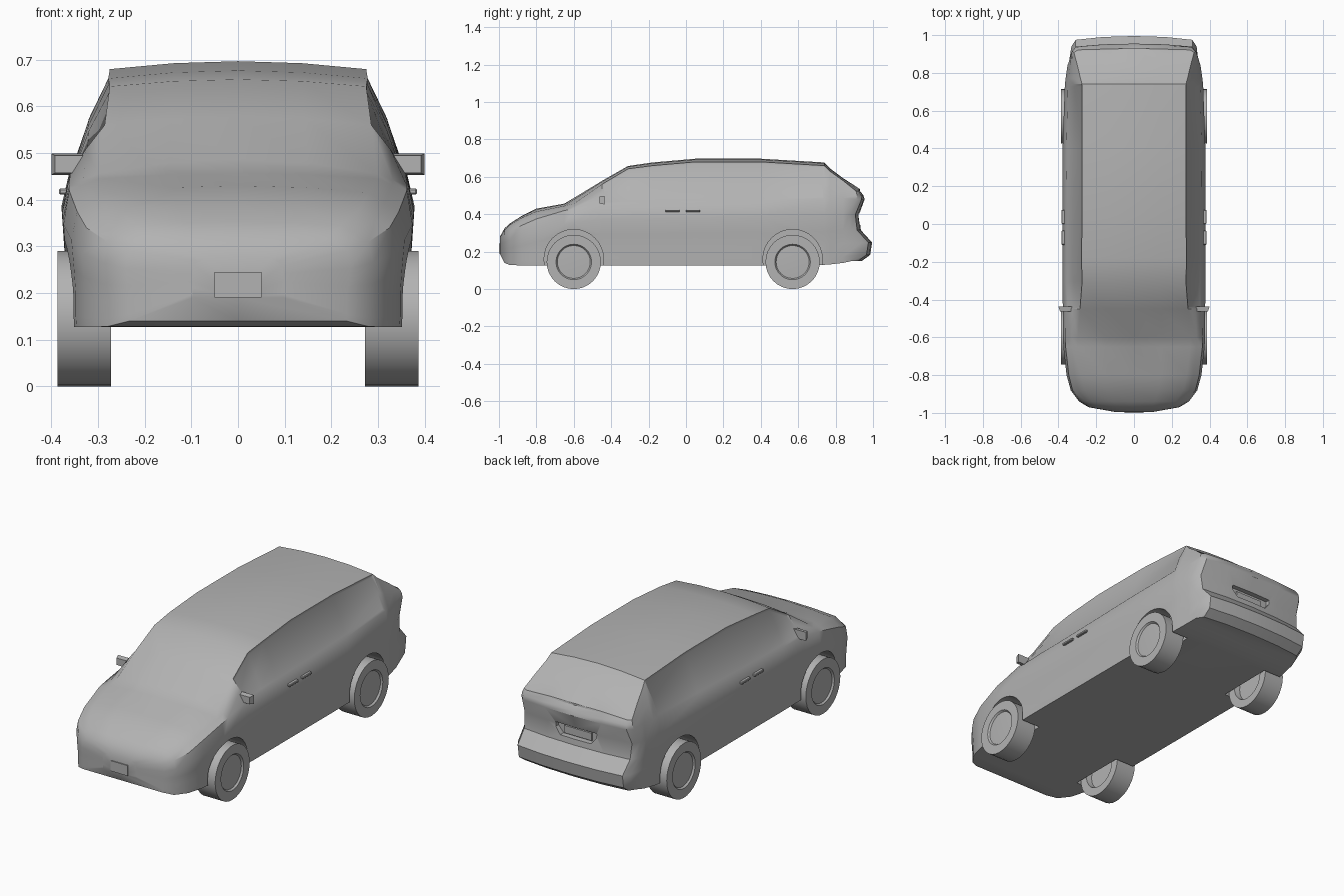
import bpy, bmesh, math
from mathutils import Matrix, Vector

cube = bpy.data.objects.get("Cube")
if cube:
    bpy.data.objects.remove(cube, do_unlink=True)

GREY = (0.45, 0.45, 0.45, 1)
mat = bpy.data.materials.new("plain grey")
mat.use_nodes = True
mat.diffuse_color = GREY
mat.node_tree.nodes["Principled BSDF"].inputs["Base Color"].default_value = GREY


def finish(bm, name):
    bmesh.ops.recalc_face_normals(bm, faces=bm.faces)
    mesh = bpy.data.meshes.new(name)
    bm.to_mesh(mesh)
    bm.free()
    mesh.materials.append(mat)
    ob = bpy.data.objects.new(name, mesh)
    bpy.context.collection.objects.link(ob)
    return ob


def activate(ob):
    bpy.ops.object.select_all(action='DESELECT')
    ob.select_set(True)
    bpy.context.view_layer.objects.active = ob


def smooth(ob, angle):
    activate(ob)
    bpy.ops.object.shade_smooth_by_angle(angle=math.radians(angle))


def box(name, lo, hi, taper=1.0, bevel=0.0):
    """Box between two corners; taper shrinks its front (-y) side."""
    lo, hi = Vector(lo), Vector(hi)
    bm = bmesh.new()
    bmesh.ops.create_cube(bm, size=1)
    for v in bm.verts:
        if v.co.y < 0:
            v.co.x *= taper
            v.co.z *= taper
        v.co = (lo + hi) / 2 + v.co * (hi - lo)
    if bevel:
        bmesh.ops.bevel(bm, geom=bm.edges[:], offset=bevel, segments=1, affect='EDGES')
    return finish(bm, name)


def prism(name, outline, y0, y1):
    """Extrude an x-z outline along y."""
    bm = bmesh.new()
    face = bm.faces.new([bm.verts.new((x, y0, z)) for x, z in outline])
    res = bmesh.ops.extrude_face_region(bm, geom=[face])
    verts = [e for e in res['geom'] if isinstance(e, bmesh.types.BMVert)]
    bmesh.ops.translate(bm, verts=verts, vec=(0, y1 - y0, 0))
    return finish(bm, name)


def cut(target, cutter):
    activate(target)
    mod = target.modifiers.new("cut", 'BOOLEAN')
    mod.operation, mod.solver, mod.object = 'DIFFERENCE', 'EXACT', cutter
    bpy.ops.object.modifier_apply(modifier=mod.name)
    bpy.data.objects.remove(cutter, do_unlink=True)


# Half cross-section: underside, sill, flank, shoulder, glass, roof edge, roof centre
LOWER = (0.1, 0.3, 0.5, 0.75)
SHOULDER, ROOF_EDGE = 6, 8


def section(zb, zs, ze, zt, wm, ws, wt):
    pts = [(0, zb), (wm * 0.97, zb)]
    pts += [(wm * w, zb + f * (zs - zb)) for f, w in zip(LOWER, (0.975, 0.975, 0.985, 1.0))]
    pts += [(ws, zs), ((ws + wt) / 2 + 0.04 * (ze - zs), (zs + ze) / 2)]
    pts += [(wt, ze), (wt / 2, zt - (zt - ze) / 4), (0, zt)]
    return pts


# y, bottom, shoulder, roof edge, top, half widths of flank, shoulder, roof
STATIONS = [
    (-0.995, 0.19, 0.26, 0.275, 0.28, 0.10, 0.095, 0.07),
    (-0.97, 0.14, 0.29, 0.315, 0.325, 0.24, 0.235, 0.19),
    (-0.94, 0.128, 0.31, 0.345, 0.352, 0.29, 0.28, 0.22),
    (-0.88, 0.127, 0.34, 0.38, 0.39, 0.335, 0.325, 0.26),
    (-0.8, 0.127, 0.375, 0.415, 0.43, 0.357, 0.345, 0.28),
    (-0.65, 0.127, 0.42, 0.445, 0.457, 0.374, 0.362, 0.298),
    (-0.6, 0.127, 0.43, 0.456, 0.487, 0.376, 0.362, 0.298),
    (-0.45, 0.127, 0.455, 0.56, 0.578, 0.377, 0.36, 0.286),
    (-0.31, 0.127, 0.46, 0.643, 0.658, 0.378, 0.36, 0.275),
    (-0.18, 0.127, 0.46, 0.66, 0.677, 0.378, 0.36, 0.278),
    (0.05, 0.127, 0.465, 0.68, 0.697, 0.378, 0.36, 0.275),
    (0.4, 0.127, 0.475, 0.68, 0.697, 0.378, 0.358, 0.275),
    (0.74, 0.13, 0.485, 0.66, 0.677, 0.366, 0.35, 0.275),
    (0.77, 0.132, 0.486, 0.63, 0.645, 0.362, 0.346, 0.283),
    (0.84, 0.14, 0.486, 0.58, 0.593, 0.352, 0.338, 0.30),
]
rings = [[(x, s[0], z) for x, z in section(*s[1:])] for s in STATIONS]

# Rear end: one contoured profile wrapped round the corner to the centre line
tail = section(0.15, 0.48, 0.525, 0.535, 0.34, 0.33, 0.318)
TAIL_Y = (0.94, 0.94, 0.985, 0.995, 0.935, 0.925, 0.955, 0.948, 0.93, 0.93, 0.93)
TAIL_WRAP = (1, 1, 1, 1, 1, 1, 0.8, 0.6, 0.4, 0.2, 0)
for scale, back in ((1, 0.055), (0.93, 0.02), (0.5, 0.005), (0, 0)):
    rings.append([(x * scale, y - back * w, z)
                  for (x, z), y, w in zip(tail, TAIL_Y, TAIL_WRAP)])

bm = bmesh.new()
loops = []
for half in rings:
    full = half + [(-x, y, z) for x, y, z in half[-2:0:-1]]
    loops.append([bm.verts.new(p) for p in full])
n = len(loops[0])
glass = {1: [], -1: []}
for i in range(len(loops) - 1):
    for k in range(n):
        a, b = loops[i], loops[i + 1]
        f = bm.faces.new((a[k], a[(k + 1) % n], b[(k + 1) % n], b[k]))
        mirrored = k if k < n // 2 else n - 1 - k
        if SHOULDER <= mirrored < ROOF_EDGE and -0.46 < STATIONS[min(i, 14)][0] < 0.7:
            glass[1 if k < n // 2 else -1].append(f)
bm.faces.new(loops[0])
bmesh.ops.recalc_face_normals(bm, faces=bm.faces)
# Side windows sit slightly below the surrounding body
for faces in glass.values():
    bmesh.ops.inset_region(bm, faces=faces, thickness=0.012, depth=-0.006, use_even_offset=True)
bmesh.ops.remove_doubles(bm, verts=bm.verts, dist=0.0004)
body = finish(bm, "body")

# Wheel arches
AXLES = {"front": -0.6, "rear": 0.57}
for y in AXLES.values():
    for side in (1, -1):
        bm = bmesh.new()
        bmesh.ops.create_cone(bm, cap_ends=True, segments=32, radius1=0.159, radius2=0.159,
                              depth=0.26, matrix=Matrix.Translation((side * 0.385, y, 0.16))
                              @ Matrix.Rotation(math.pi / 2, 4, 'Y'))
        cut(body, finish(bm, "arch_cutter"))

# Recess for the rear plate
cut(body, prism("recess_cutter", [(-0.12, 0.405), (0.12, 0.405), (0.12, 0.38), (0.09, 0.345),
                                  (-0.09, 0.345), (-0.12, 0.38)], 0.9, 1.05))
smooth(body, 35)
box("rear_plate", (-0.08, 0.89, 0.35), (0.08, 0.908, 0.39))
box("front_plate", (-0.05, -1.0, 0.19), (0.05, -0.97, 0.245))

# Wheels: turned profile of (x, radius)
TYRE = [(0.302, 0), (0.302, 0.095), (0.272, 0.1), (0.272, 0.145), (0.387, 0.145),
        (0.387, 0.095), (0.378, 0.088), (0.382, 0)]
for place, y in AXLES.items():
    for label, side in (("left", 1), ("right", -1)):
        bm = bmesh.new()
        vs = [bm.verts.new((side * x, y, 0.145 + r)) for x, r in TYRE]
        es = [bm.edges.new(p) for p in zip(vs, vs[1:])]
        bmesh.ops.spin(bm, geom=vs + es, cent=(0, y, 0.145), axis=(1, 0, 0),
                       angle=math.tau, steps=32)
        bmesh.ops.remove_doubles(bm, verts=bm.verts, dist=0.0005)
        smooth(finish(bm, f"{place}_{label}_wheel"), 30)

# Door mirrors and handles
for label, side in (("left", 1), ("right", -1)):
    def pair(name, x0, x1, y0, y1, z0, z1, **kw):
        xs = sorted((side * x0, side * x1))
        return box(f"{label}_{name}", (xs[0], y0, z0), (xs[1], y1, z1), **kw)

    pair("mirror", 0.322, 0.40, -0.462, -0.437, 0.453, 0.499, taper=0.8)
    pair("mirror_arm", 0.30, 0.35, -0.456, -0.442, 0.45, 0.468)
    pair("front_door_handle", 0.36, 0.384, -0.11, -0.035, 0.411, 0.424, bevel=0.003)
    pair("rear_door_handle", 0.36, 0.384, 0.0, 0.075, 0.411, 0.424, bevel=0.003)
